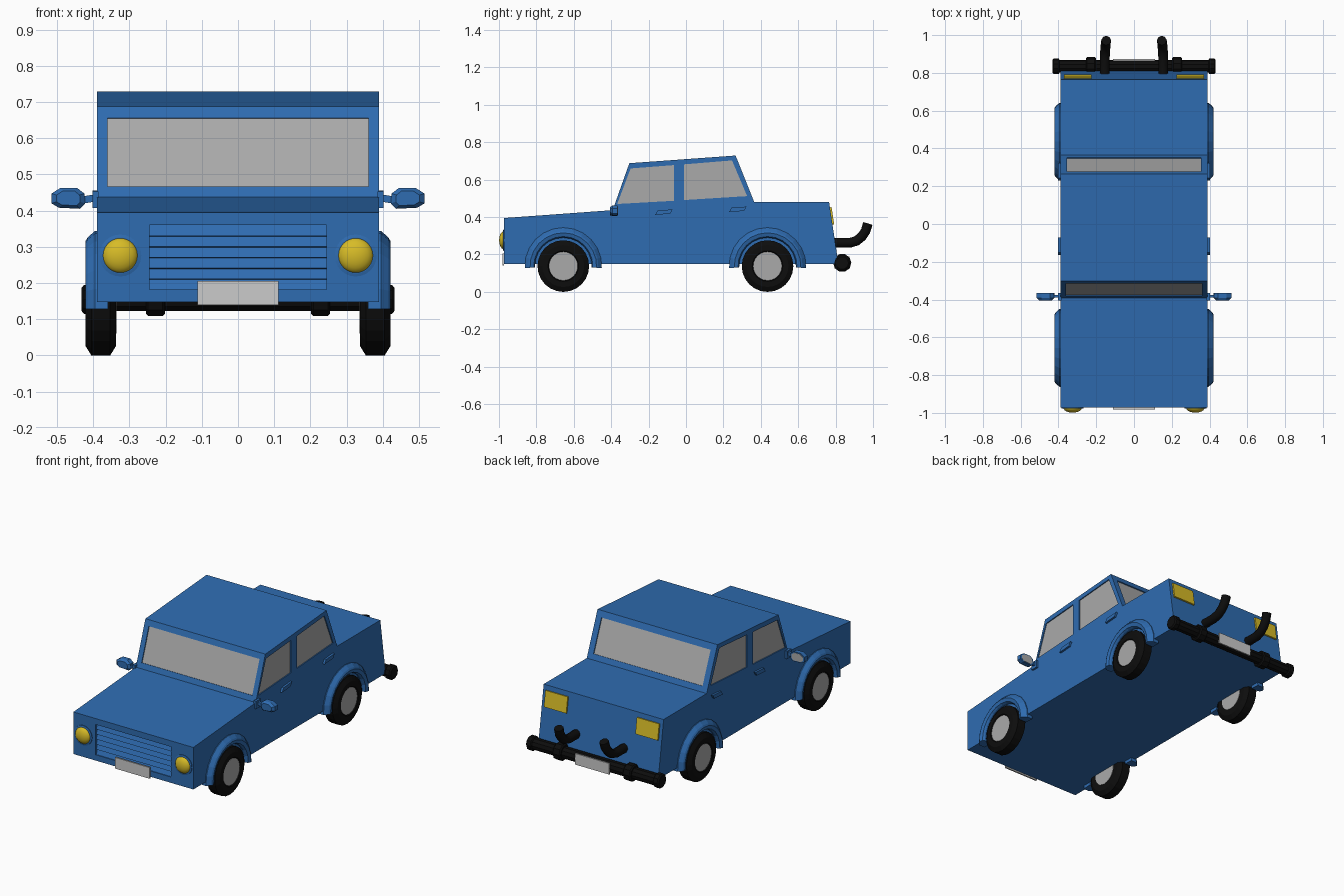
import bpy, bmesh, math
from mathutils import Vector as V

if "Cube" in bpy.data.objects:
    bpy.data.objects.remove(bpy.data.objects["Cube"])


def material(name, col):
    m = bpy.data.materials.new(name)
    m.diffuse_color = (*col, 1)
    m.use_nodes = True
    m.node_tree.nodes["Principled BSDF"].inputs["Base Color"].default_value = m.diffuse_color
    return m


BLUE = material("blue paint", (0.028, 0.15, 0.44))
GLASS = material("grey glass", (0.40, 0.40, 0.40))
BLACK = material("black rubber", (0.004, 0.004, 0.004))
YELLOW = material("yellow lamp", (0.68, 0.50, 0.02))
PLATE = material("pale plate", (0.60, 0.60, 0.60))


def finish(name, bm, mat, smooth=False):
    bmesh.ops.remove_doubles(bm, verts=bm.verts, dist=1e-5)
    bmesh.ops.recalc_face_normals(bm, faces=bm.faces)
    for f in bm.faces:
        f.smooth = smooth
    me = bpy.data.meshes.new(name)
    bm.to_mesh(me)
    bm.free()
    me.materials.append(mat)
    ob = bpy.data.objects.new(name, me)
    bpy.context.collection.objects.link(ob)
    return ob


def prism(name, pts, vec, mat):
    """Polygon pushed along a vector."""
    bm = bmesh.new()
    f = bm.faces.new([bm.verts.new(p) for p in pts])
    r = bmesh.ops.extrude_face_region(bm, geom=[f], use_keep_orig=True)
    bmesh.ops.translate(bm, vec=vec, verts=[g for g in r["geom"] if isinstance(g, bmesh.types.BMVert)])
    return finish(name, bm, mat)


def box(name, lo, hi, mat):
    (x, y, z), (X, Y, Z) = lo, hi
    return prism(name, [(x, y, z), (X, y, z), (X, Y, z), (x, Y, z)], V((0, 0, Z - z)), mat)


def lathe(name, prof, c, n, mat, axis='X', a0=0.0, a1=None, smooth=False):
    """Sweep an (axial, radius) profile round an axis; with a1 it is an arch of closed section."""
    bm = bmesh.new()
    arch = a1 is not None
    end = a1 if arch else a0 + math.tau
    rings = []
    for i in range(n + 1 if arch else n):
        a = a0 + (end - a0) * i / n
        ring = []
        for t, r in prof:
            u, w = r * math.cos(a), r * math.sin(a)
            ring.append(bm.verts.new(V(c) + V((t, u, w) if axis == 'X' else (u, t, w))))
        rings.append(ring)
    m = len(prof)
    for i in range(n):
        A, B = rings[i], rings[(i + 1) % len(rings)]
        for j in range(m if arch else m - 1):
            k = (j + 1) % m
            bm.faces.new((A[j], A[k], B[k], B[j]))
    caps = (rings[0], rings[-1]) if arch else ()
    for cap in caps:
        bm.faces.new(cap)
    if not arch:
        for j in (0, m - 1):
            if prof[j][1] > 0:
                bm.faces.new([r[j] for r in rings])
    return finish(name, bm, mat, smooth)


# Body from its side profile
W = 0.39
side = [(-0.972, 0.148), (-0.972, 0.395), (-0.392, 0.437), (-0.303, 0.688), (0.265, 0.729),
        (0.365, 0.48), (0.765, 0.48), (0.815, 0.148)]
body = prism("body", [(-W, y, z) for y, z in side], V((2 * W, 0, 0)), BLUE)
cutters = []


def window(name, pts, n):
    """Shallow recess in the body with a pane on its floor."""
    n = V(n).normalized()
    pts = [V(p) for p in pts]
    cutters.append(prism("cutter", [p + n * 0.01 for p in pts], -n * 0.018, BLUE))
    prism(name, [p - n * 0.006 for p in pts], -n * 0.006, GLASS)


def on_slope(a, b, z):
    return a[0] + (b[0] - a[0]) * (z - a[1]) / (b[1] - a[1])


def slope_rect(a, b, x0, x1, z0, z1):
    y0, y1 = on_slope(a, b, z0), on_slope(a, b, z1)
    return [(x0, y0, z0), (x1, y0, z0), (x1, y1, z1), (x0, y1, z1)]


# Windscreen, rear window and side windows
window("windscreen", slope_rect(side[2], side[3], -0.36, 0.36, 0.467, 0.656), (0, -0.251, 0.089))
window("rear_window", slope_rect(side[4], side[5], -0.355, 0.355, 0.51, 0.695), (0, 0.249, 0.1))
front_win = [(-0.368, 0.47), (-0.296, 0.66), (-0.064, 0.678), (-0.064, 0.487)]
rear_win = [(-0.01, 0.491), (-0.01, 0.682), (0.246, 0.703), (0.327, 0.512)]
for s in (1, -1):
    window("front_side_window", [(s * W, y, z) for y, z in front_win], (s, 0, 0))
    window("rear_side_window", [(s * W, y, z) for y, z in rear_win], (s, 0, 0))

# Grille recess with a saw-tooth floor for the slats
teeth = [(-1.0, 0.36), (-1.0, 0.182)]
N = 6
for i in range(N):
    z = 0.182 + i * 0.178 / N
    teeth += [(-0.967, z), (-0.955, z + 0.178 / N - (0 if i == N - 1 else 0.002))]
cutters.append(prism("cutter", [(-0.245, y, z) for y, z in teeth], V((0.49, 0, 0)), BLUE))

# Apply the cuts
for c in cutters:
    mod = body.modifiers.new("cut", 'BOOLEAN')
    mod.operation, mod.solver, mod.object = 'DIFFERENCE', 'EXACT', c
    c.hide_render = True
cut_mesh = bpy.data.meshes.new_from_object(body.evaluated_get(bpy.context.evaluated_depsgraph_get()))
body.modifiers.clear()
body.data = cut_mesh
cut_mesh.materials.clear()
cut_mesh.materials.append(BLUE)
for f in cut_mesh.polygons:
    f.material_index = 0
for c in cutters:
    bpy.data.objects.remove(c)

# Wheels, hubs and arches
for y in (-0.656, 0.436):
    for s in (1, -1):
        c = (s * 0.379, y, 0.138)
        tyre = [(-0.042, 0.112), (-0.026, 0.138), (0.026, 0.138), (0.042, 0.112), (0.042, 0.082), (0.034, 0.076)]
        lathe("tyre", [(s * t, r) for t, r in tyre], c, 24, BLACK)
        for d in (1, -1):
            lathe("hub", [(s * d * 0.03, 0.077), (s * (0.038 if d > 0 else -0.044), 0.077)], c, 24, GLASS)
        arch = [(-0.02, 0.152), (0.024, 0.152), (0.036, 0.158), (0.042, 0.178), (0.036, 0.188), (0.016, 0.206), (-0.02, 0.206)]
        lathe("wheel_arch", [(s * t, r) for t, r in arch], c, 12, BLUE,
              a0=-0.05, a1=math.pi + 0.05)

for s in (1, -1):
    # Headlights
    lathe("headlight_rim", [(0.01, 0.058), (-0.004, 0.058), (-0.006, 0.05)], (s * 0.325, -0.972, 0.276), 24, BLUE, 'Y')
    dome = [(-0.027 * math.sin(a), 0.049 * math.cos(a)) for a in [i * math.pi / 12 for i in range(6)]]
    lathe("headlight", dome + [(-0.027, 0)], (s * 0.325, -0.972, 0.276), 24, YELLOW, 'Y', smooth=True)

    # Tail lights
    a, b = sorted((s * 0.225, s * 0.37))
    prism("tail_light", slope_rect(side[6], side[7], a, b, 0.36, 0.452), V((0, 0.009, 0.0015)), YELLOW)

    # Door handles
    for y, z in ((-0.165, 0.412), (0.23, 0.427)):
        prism("door_handle", [(s * 0.385, y, z), (s * 0.385, y + 0.08, z + 0.006),
                              (s * 0.385, y + 0.094, z + 0.029), (s * 0.385, y + 0.014, z + 0.023)],
              V((s * 0.017, 0, 0)), BLUE)

    # Wing mirrors: base, arm, housing, glass
    box("mirror_base", (min(s * 0.385, s * 0.402), -0.405, 0.407), (max(s * 0.385, s * 0.402), -0.365, 0.453), BLUE)
    prism("mirror_arm", [(s * 0.395, -0.39, 0.425), (s * 0.395, -0.375, 0.425),
                         (s * 0.395, -0.375, 0.445), (s * 0.395, -0.39, 0.445)], V((s * 0.035, 0, -0.006)), BLUE)
    shape = [(0.422, 0.42), (0.436, 0.405), (0.495, 0.408), (0.515, 0.42),
             (0.515, 0.447), (0.49, 0.463), (0.445, 0.463), (0.424, 0.447)]
    cx, cz = 0.468, 0.434
    bm = bmesh.new()
    rings = [[bm.verts.new((s * (cx + (x - cx) * k), y, cz + (z - cz) * k)) for x, z in shape]
             for y, k in ((-0.405, 0.7), (-0.392, 1.0), (-0.366, 1.0))]
    for A, B in zip(rings, rings[1:]):
        for i in range(8):
            j = (i + 1) % 8
            bm.faces.new((A[i], A[j], B[j], B[i]))
    bm.faces.new(rings[0])
    bm.faces.new(rings[-1])
    finish("mirror_housing", bm, BLUE)
    prism("mirror_glass", [(s * (cx + (x - cx) * 0.8), -0.368, cz + (z - cz) * 0.8) for x, z in shape],
          V((0, 0.004, 0)), GLASS)

    # Exhaust pipes curving upwards
    cu = bpy.data.curves.new("exhaust", 'CURVE')
    cu.dimensions = '3D'
    cu.bevel_depth, cu.bevel_resolution, cu.use_fill_caps = 0.026, 2, True
    path = [(0.155, 0.79, 0.262), (0.155, 0.875, 0.262), (0.153, 0.912, 0.273),
            (0.151, 0.94, 0.296), (0.149, 0.96, 0.325), (0.147, 0.972, 0.365)]
    sp = cu.splines.new('POLY')
    sp.points.add(len(path) - 1)
    for p, (x, y, z) in zip(sp.points, path):
        p.co = (s * x, y, z, 1)
    tmp = bpy.data.objects.new("tmp", cu)
    bpy.context.collection.objects.link(tmp)
    me = bpy.data.meshes.new_from_object(tmp.evaluated_get(bpy.context.evaluated_depsgraph_get()))
    bpy.data.objects.remove(tmp)
    me.materials.clear()
    me.materials.append(BLACK)
    bpy.context.collection.objects.link(bpy.data.objects.new("exhaust_pipe", me))

# Rear bumper bar with thicker ends and clamps
bar_c = (0, 0.835, 0.155)
lathe("rear_bumper", [(-0.41, 0.034), (0.41, 0.034)], bar_c, 10, BLACK)
for s in (1, -1):
    lathe("bumper_end", [(s * 0.395, 0.036), (s * 0.4, 0.042), (s * 0.425, 0.042), (s * 0.432, 0.034)], bar_c, 10, BLACK)
    lathe("bumper_clamp", [(s * 0.202, 0.042), (s * 0.208, 0.049), (s * 0.248, 0.049), (s * 0.254, 0.042)], bar_c, 10, BLACK)

# Number plates, left blank
box("front_plate", (-0.112, -0.981, 0.14), (0.112, -0.972, 0.205), PLATE)
box("rear_plate", (-0.112, 0.864, 0.123), (0.112, 0.873, 0.188), PLATE)
